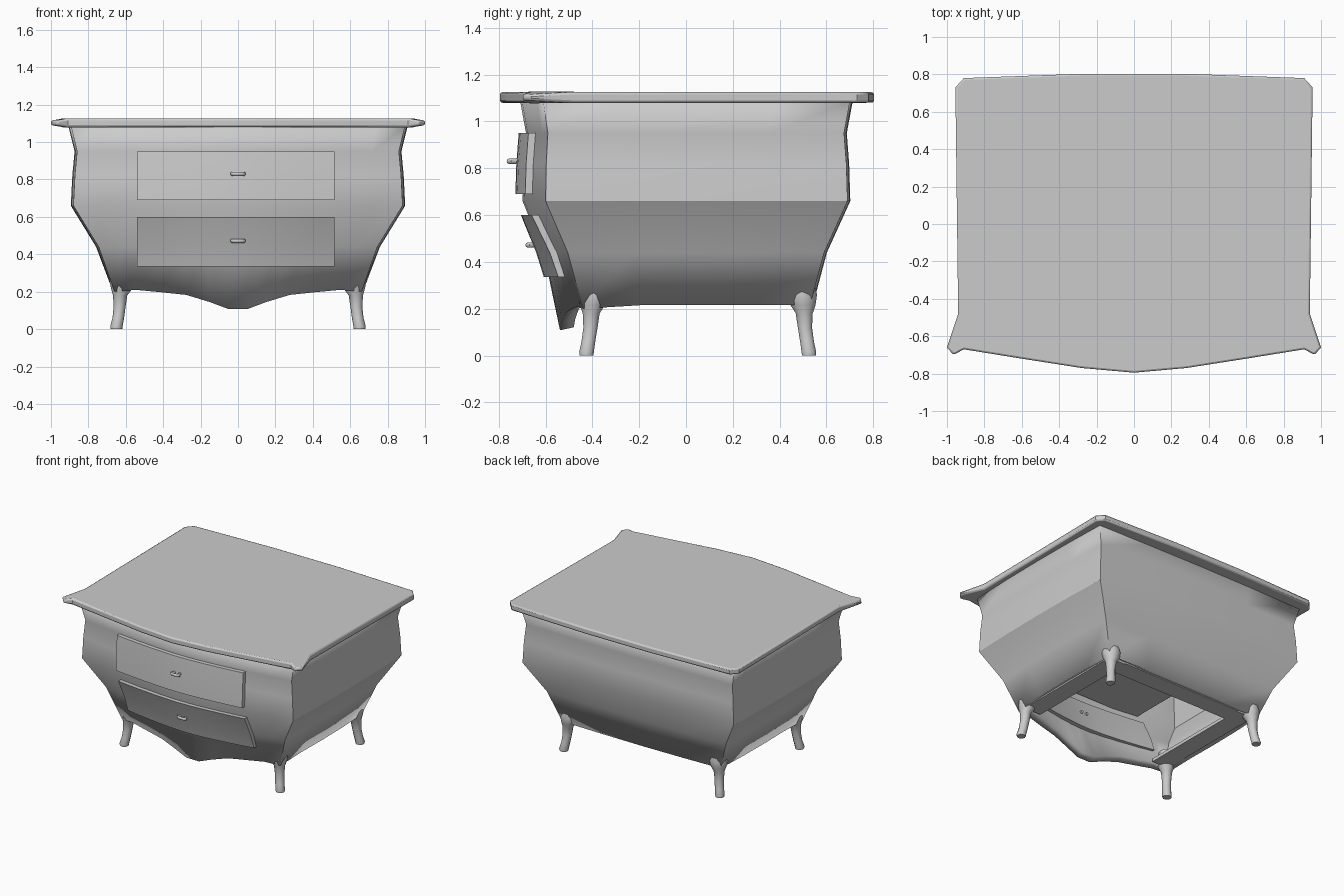
import bpy, bmesh, math
from mathutils import Vector

if "Cube" in bpy.data.objects:
    bpy.data.objects.remove(bpy.data.objects["Cube"])

def finish(name, verts, faces, angle=30):
    me = bpy.data.meshes.new(name)
    me.from_pydata(verts, [], faces)
    bm = bmesh.new()
    bm.from_mesh(me)
    bmesh.ops.recalc_face_normals(bm, faces=bm.faces)
    bm.to_mesh(me)
    bm.free()
    ob = bpy.data.objects.new(name, me)
    bpy.context.collection.objects.link(ob)
    bpy.ops.object.select_all(action='DESELECT')
    ob.select_set(True)
    bpy.context.view_layer.objects.active = ob
    bpy.ops.object.shade_smooth_by_angle(angle=math.radians(angle))
    return ob

def loft(rings, caps=True):
    n = len(rings[0])
    verts = [p for r in rings for p in r]
    faces = [(k*n+i, k*n+(i+1) % n, (k+1)*n+(i+1) % n, (k+1)*n+i)
             for k in range(len(rings)-1) for i in range(n)]
    if caps:
        faces += [tuple(range(n))[::-1], tuple(range((len(rings)-1)*n, len(rings)*n))]
    return verts, faces

# Swelling profile: z, corner half width, front corner y, front centre y, back corner y
LEVELS = [(.215, .66, -.44, -.54, .53), (.44, .745, -.505, -.61, .59),
          (.66, .88, -.60, -.70, .69), (.82, .872, -.597, -.695, .685),
          (.95, .86, -.59, -.685, .675), (1.085, .893, -.61, -.71, .70)]

def section(z):
    for a, b in zip(LEVELS, LEVELS[1:]):
        if z <= b[0] or b is LEVELS[-1]:
            t = max(0, (z-a[0])/(b[0]-a[0]))
            return [p+(q-p)*t for p, q in zip(a, b)]

def front_y(x, z):
    _, w, corner, centre, _ = section(z)
    return centre + (corner-centre)*min(1, abs(x)/w)**1.6

# Body shell with bowed front and scalloped apron
COLS = [-1, -.83, -.62, -.42, -.23, -.08, .08, .23, .42, .62, .83, 1]
APRON = {1: .20, .83: .21, .62: .197, .42: .183, .23: .145, .08: .108}
rings = []
for k, (z, w, fc, fm, b) in enumerate(LEVELS):
    ring = [(c*w, front_y(c*w, z), APRON[abs(c)] if k == 0 else z) for c in COLS]
    side = [(w + .014*(1-(2*t-1)**2), fc+(b-fc)*t, z) for t in (.25, .5, .75)]
    back = [(w*c, b + .012*(1-c*c), z) for c in (1, .5, 0, -.5, -1)]
    ring += side + back + [(-x, y, q) for x, y, q in side[::-1]]
    rings.append(ring)
body = finish("body", *loft(rings, caps=False))
mod = body.modifiers.new("wall", 'SOLIDIFY')
mod.thickness, mod.offset = .06, -1
# make sure the wall grows inward
me = body.data
c = me.polygons[0]
if c.normal.dot(c.center) < 0:
    me.flip_normals()

# Bottom frame rails and shelf carrying the upper drawer
def box(name, x0, x1, y0, y1, z0, z1):
    rs = [[(x0, y0, z), (x1, y0, z), (x1, y1, z), (x0, y1, z)] for z in (z0, z1)]
    return finish(name, *loft(rs))

box("rail_right", .50, .64, -.40, .50, .216, .24)
box("rail_left", -.64, -.50, -.40, .50, .216, .24)
box("rail_back", -.5, .5, .37, .51, .216, .24)
box("drawer_shelf", -.53, .53, -.62, .60, .67, .69)

# Top slab with flared front ears
half = [(0, -.795), (.28, -.77), (.60, -.72), (.91, -.67), (.965, -.70), (1.0, -.66),
        (.94, -.48), (.955, .73), (.91, .78), (.28, .803)]
plan = half + [(-x, y) for x, y in half[:0:-1]]
def slab_z(x, y, z):
    return 1.103 + (z-1.103)*.6 if abs(x) > .96 else z
top = finish("top", *loft([[(x, y, slab_z(x, y, z)) for x, y in plan] for z in (1.08, 1.125)]))
bev = top.modifiers.new("edge", 'BEVEL')
bev.width, bev.segments, bev.angle_limit = .01, 2, math.radians(60)

# Curved drawer fronts following the body
def drawer(name, zs, x0=-.54, x1=.515, n=10):
    outer, inner = -.03, .085
    rings = []
    for i in range(n+1):
        x = x0+(x1-x0)*i/n
        rings.append([(x, front_y(x, z)+outer, z) for z in zs] +
                     [(x, front_y(x, z)+inner, z) for z in zs[::-1]])
    finish(name, *loft(rings))

drawer("upper_drawer", (.69, .82, .95))
drawer("lower_drawer", (.335, .44, .60))

# Handles: rounded pull on two posts
def handle(name, z, y):
    path = [(-.022, y+.155), (-.022, y+.02), (-.032, y+.008), (-.024, y),
            (.024, y), (.032, y+.008), (.022, y+.02), (.022, y+.155)]
    pts = [Vector(p) for p in path]
    rings = []
    for i, p in enumerate(pts):
        d = (pts[min(i+1, 7)]-pts[max(i-1, 0)]).normalized()
        s = Vector((d.y, -d.x))*.009
        rings.append([(p.x+s.x*math.cos(a), p.y+s.y*math.cos(a), z+.011*math.sin(a))
                      for a in (j*math.tau/8 for j in range(8))])
    finish(name, *loft(rings), 50)

handle("upper_handle", .83, -.757)
handle("lower_handle", .472, -.677)

# Cabriole legs: z, x, outward y shift, radius
LEG = [(0, .65, .02, .031), (.015, .65, .02, .033), (.06, .64, .012, .031),
       (.12, .633, .003, .032), (.18, .63, 0, .038), (.215, .622, -.005, .056),
       (.26, .62, -.01, .068), (.33, .62, -.01, .05)]
for side, sx in (("right", 1), ("left", -1)):
    for end, y, sy in (("front", -.405, -1), ("back", .505, 1)):
        rings = [[(sx*x + r*math.cos(a), y + sy*dy + r*math.sin(a), z)
                  for a in (j*math.tau/10 for j in range(10))] for z, x, dy, r in LEG]
        finish(f"{end}_{side}_leg", *loft(rings), 50)
